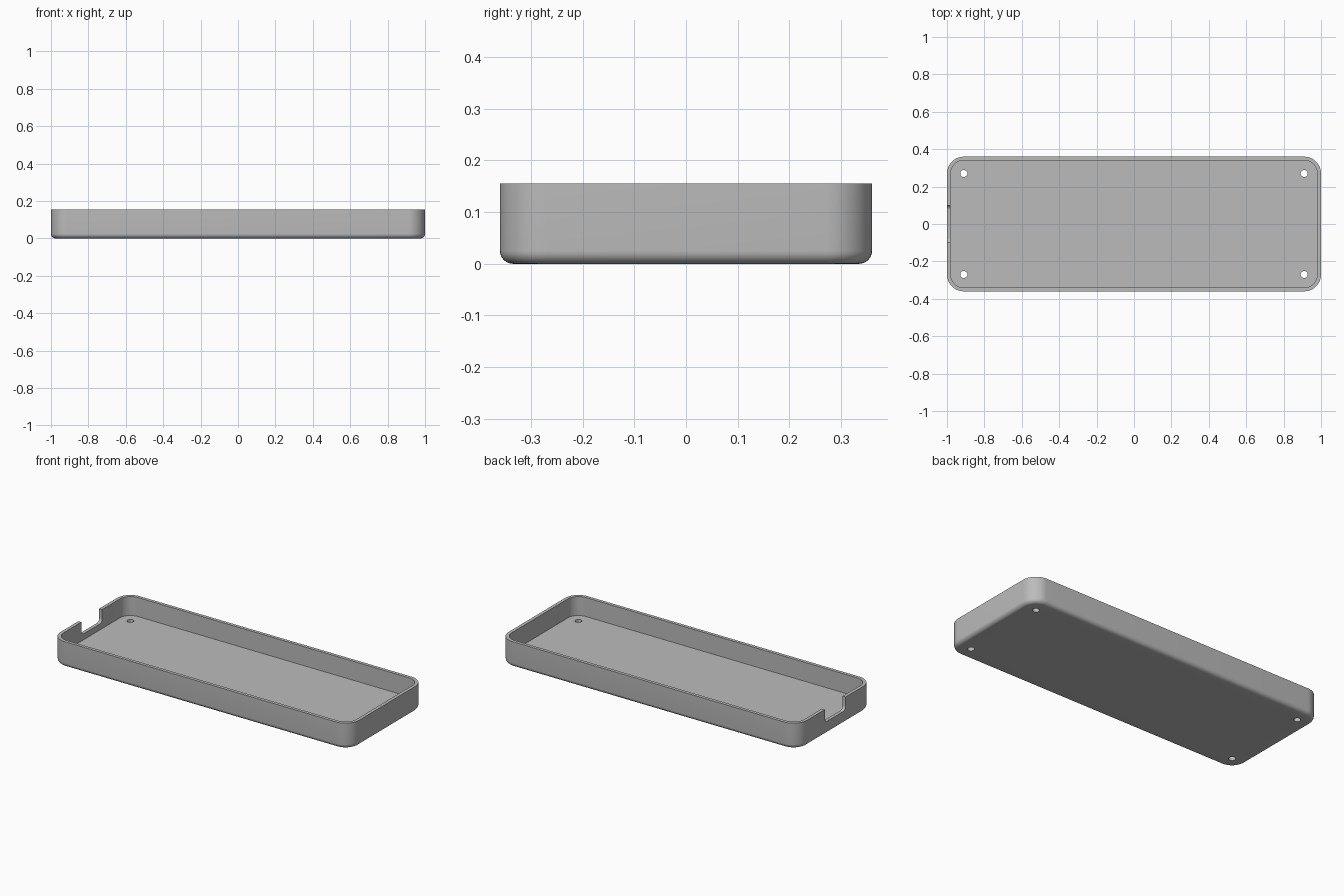
import bpy, bmesh
from math import sin, cos, pi

cube = bpy.data.objects.get("Cube")
if cube:
    bpy.data.objects.remove(cube)

HX, HY, H = 1.0, 0.36, 0.155      # half length, half width, height
CORNER, WALL, FLOOR, EDGE = 0.09, 0.02, 0.04, 0.025
HOLE_X, HOLE_Y, HOLE_R = HX - CORNER, HY - CORNER, 0.019
NOTCH_HALF, NOTCH_Z, NOTCH_R = 0.1, 0.076, 0.024

grey = bpy.data.materials.new("plain grey")
grey.use_nodes = True
grey.diffuse_color = (0.5, 0.5, 0.5, 1)
grey.node_tree.nodes["Principled BSDF"].inputs["Base Color"].default_value = (0.5, 0.5, 0.5, 1)


def rounded_ring(bm, inset, z, steps=12):
    """Rounded rectangle loop, moved inwards from the outer wall."""
    r = CORNER - inset
    ring = []
    for q, (sx, sy) in enumerate([(1, 1), (-1, 1), (-1, -1), (1, -1)]):
        for i in range(steps + 1):
            a = (q + i / steps) * pi / 2
            ring.append(bm.verts.new((sx * HOLE_X + r * cos(a), sy * HOLE_Y + r * sin(a), z)))
    return ring


def loft(bm, rings):
    """Close the first and last loops and skin the ones between."""
    bm.faces.new(rings[0])
    bm.faces.new(rings[-1])
    for a, b in zip(rings, rings[1:]):
        for i in range(len(a)):
            j = (i + 1) % len(a)
            bm.faces.new((a[i], a[j], b[j], b[i]))


def finish(bm, name):
    bmesh.ops.recalc_face_normals(bm, faces=bm.faces)
    mesh = bpy.data.meshes.new(name)
    bm.to_mesh(mesh)
    bm.free()
    obj = bpy.data.objects.new(name, mesh)
    bpy.context.collection.objects.link(obj)
    obj.data.materials.append(grey)
    return obj


# Tray: rounded bottom edge, outer wall, rim, inner wall, floor
bm = bmesh.new()
steps = 8
profile = [(EDGE * (1 - sin(i / steps * pi / 2)), EDGE * (1 - cos(i / steps * pi / 2)))
           for i in range(steps + 1)]
profile += [(0, H), (WALL, H), (WALL, FLOOR)]
loft(bm, [rounded_ring(bm, inset, z) for inset, z in profile])
tray = finish(bm, "tray")

# Cutter for the four screw holes
bm = bmesh.new()
for sx in (-1, 1):
    for sy in (-1, 1):
        made = bmesh.ops.create_cone(bm, cap_ends=True, segments=32, radius1=HOLE_R,
                                     radius2=HOLE_R, depth=0.2)
        bmesh.ops.translate(bm, verts=made["verts"], vec=(sx * HOLE_X, sy * HOLE_Y, 0))
hole_cutter = finish(bm, "hole_cutter")

# Cutter for the cable notch, with rounded lower corners
bm = bmesh.new()
outline = [(NOTCH_HALF, H + 0.05)]
for side, start in ((1, 0), (-1, -pi / 2)):
    for i in range(9):
        a = start - i / 8 * pi / 2
        outline.append((side * (NOTCH_HALF - NOTCH_R) + NOTCH_R * cos(a),
                        NOTCH_Z + NOTCH_R + NOTCH_R * sin(a)))
outline.append((-NOTCH_HALF, H + 0.05))
loft(bm, [[bm.verts.new((x, y, z)) for y, z in outline] for x in (-HX - 0.05, -HX + 0.05)])
notch_cutter = finish(bm, "notch_cutter")

# Cut the openings
for cutter in (hole_cutter, notch_cutter):
    cutter.hide_render = True
    cutter.hide_viewport = True
    cut = tray.modifiers.new(cutter.name, 'BOOLEAN')
    cut.operation = 'DIFFERENCE'
    cut.solver = 'EXACT'
    cut.object = cutter

# Apply the cuts, remove the cutters and smooth the rounded edges
bpy.context.view_layer.update()
result = bpy.data.meshes.new_from_object(tray.evaluated_get(bpy.context.evaluated_depsgraph_get()))
tray.modifiers.clear()
tray.data = result
for cutter in (hole_cutter, notch_cutter):
    bpy.data.objects.remove(cutter)
bpy.ops.object.select_all(action='DESELECT')
tray.select_set(True)
bpy.context.view_layer.objects.active = tray
bpy.ops.object.shade_smooth_by_angle(angle=pi / 6)
